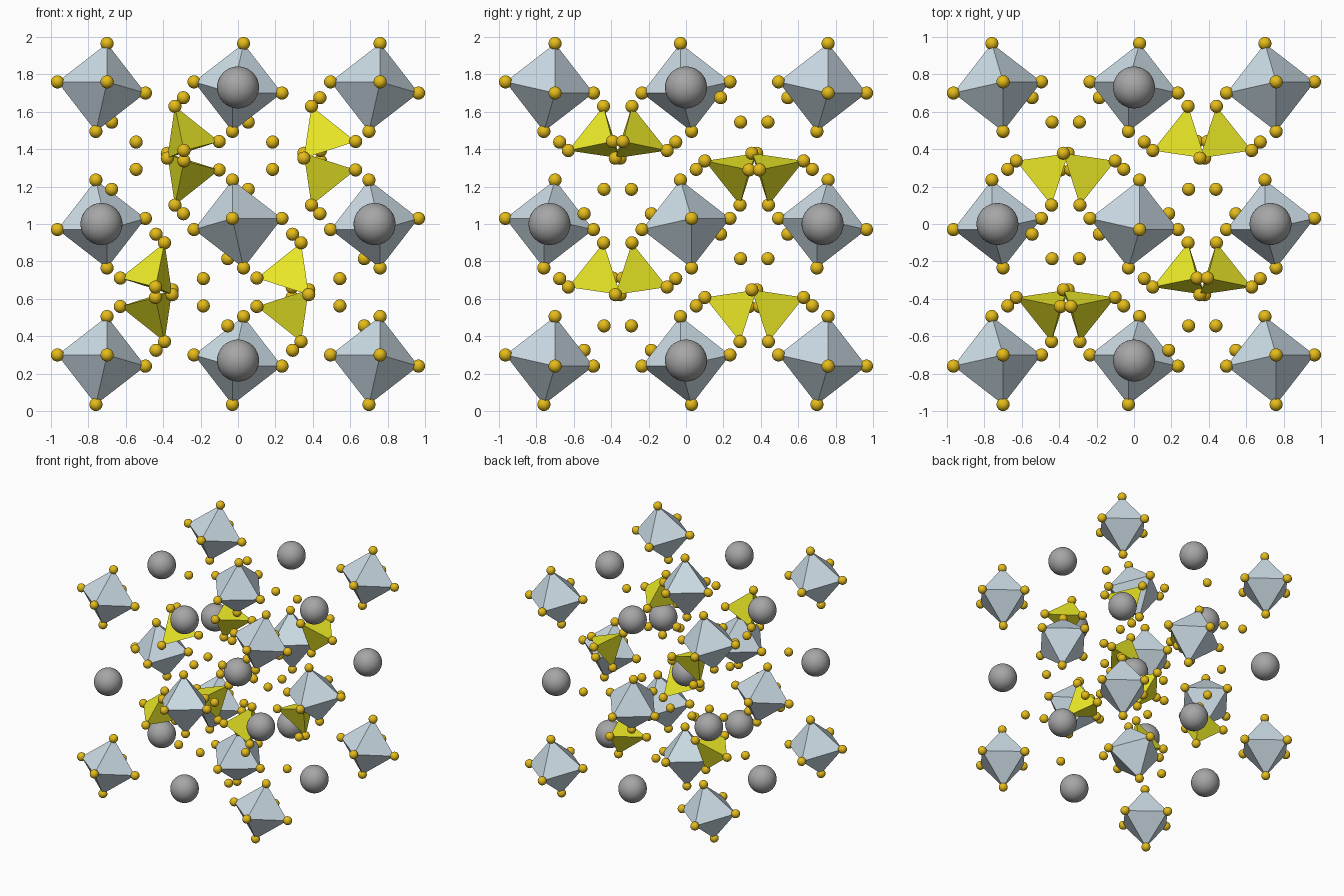
import bpy, bmesh, itertools
from mathutils import Vector

if "Cube" in bpy.data.objects:
    bpy.data.objects.remove(bpy.data.objects["Cube"])

A = 1.46                                    # cell edge
V = Vector


def world(f):
    # cell fractions to model space
    return V((-(f.x - .5) * A, (f.y - .5) * A, 1 + (f.z - .5) * A))


def material(name, rgb):
    m = bpy.data.materials.new(name)
    m.diffuse_color = (*rgb, 1)
    m.use_nodes = True
    m.node_tree.nodes["Principled BSDF"].inputs["Base Color"].default_value = m.diffuse_color
    return m


blue = material("pale_blue", (.60, .71, .78))
yellow = material("yellow", (.84, .82, .02))
gold = material("gold", (.78, .50, .01))
dark = material("dark_grey", (.38, .38, .38))


def ball_mesh(name, radius, seg, rings, mat):
    me = bpy.data.meshes.new(name)
    bm = bmesh.new()
    bmesh.ops.create_uvsphere(bm, u_segments=seg, v_segments=rings, radius=radius)
    for f in bm.faces:
        f.smooth = True
    bm.to_mesh(me)
    bm.free()
    me.materials.append(mat)
    return me


def add(name, me, loc=(0, 0, 0)):
    ob = bpy.data.objects.new(name, me)
    ob.location = loc
    bpy.context.collection.objects.link(ob)


def polyhedron(name, fracs, mat):
    # flat-faced hull around the corner atoms
    me = bpy.data.meshes.new(name)
    bm = bmesh.new()
    for f in fracs:
        bm.verts.new(world(f))
    bmesh.ops.convex_hull(bm, input=bm.verts[:])
    bmesh.ops.recalc_face_normals(bm, faces=bm.faces[:])
    bm.to_mesh(me)
    bm.free()
    me.materials.append(mat)
    add(name, me)


small = ball_mesh("small_ball", .035, 24, 14, gold)
large = ball_mesh("large_ball", .112, 40, 24, dark)

# Screw operations: sign flips with a half-cell shift
OPS = [((1, 1, 1), (0, 0, 0)), ((1, -1, -1), (.5, 0, .5)),
       ((-1, 1, -1), (.5, .5, 0)), ((-1, -1, 1), (0, .5, .5))]


def cyc(p):
    x, y, z = p
    return [V((x, y, z)), V((z, x, y)), V((y, z, x))]


def turn(s, p):
    return V([a * b for a, b in zip(s, p)])


def wrap(p):
    return V([c % 1 for c in p])


# Octahedra on corners and face centres, large balls on edges and centre
corner = (-.0205, .0205, .161)
for site in itertools.product((0, .5, 1), repeat=3):
    halves = site.count(.5)
    if halves in (1, 3):
        add("large_ball", large, world(V(site)))
        continue
    sign = next(s for s, t in OPS if wrap(site) == V(t))
    pts = [V(site) + k * turn(sign, p) for p in cyc(corner) for k in (1, -1)]
    polyhedron("octahedron", pts, blue)
    for p in pts:
        add("octahedron_corner_ball", small, world(p))

# Tetrahedra and loose balls inside the cell
mid = V((.308, .308, .308))
tetra = [V((.241, .241, .241))] + cyc((.431, .269, .302))
loose = cyc((.127, .0375, .300))
for sign, shift in OPS:
    for k in (1, -1):
        c = wrap(k * turn(sign, mid) + V(shift))
        pts = [c + k * turn(sign, p - mid) for p in tetra]
        polyhedron("tetrahedron", pts, yellow)
        for p in pts:
            add("tetrahedron_corner_ball", small, world(p))
        for p in loose:
            add("loose_ball", small, world(wrap(k * turn(sign, p) + V(shift))))
